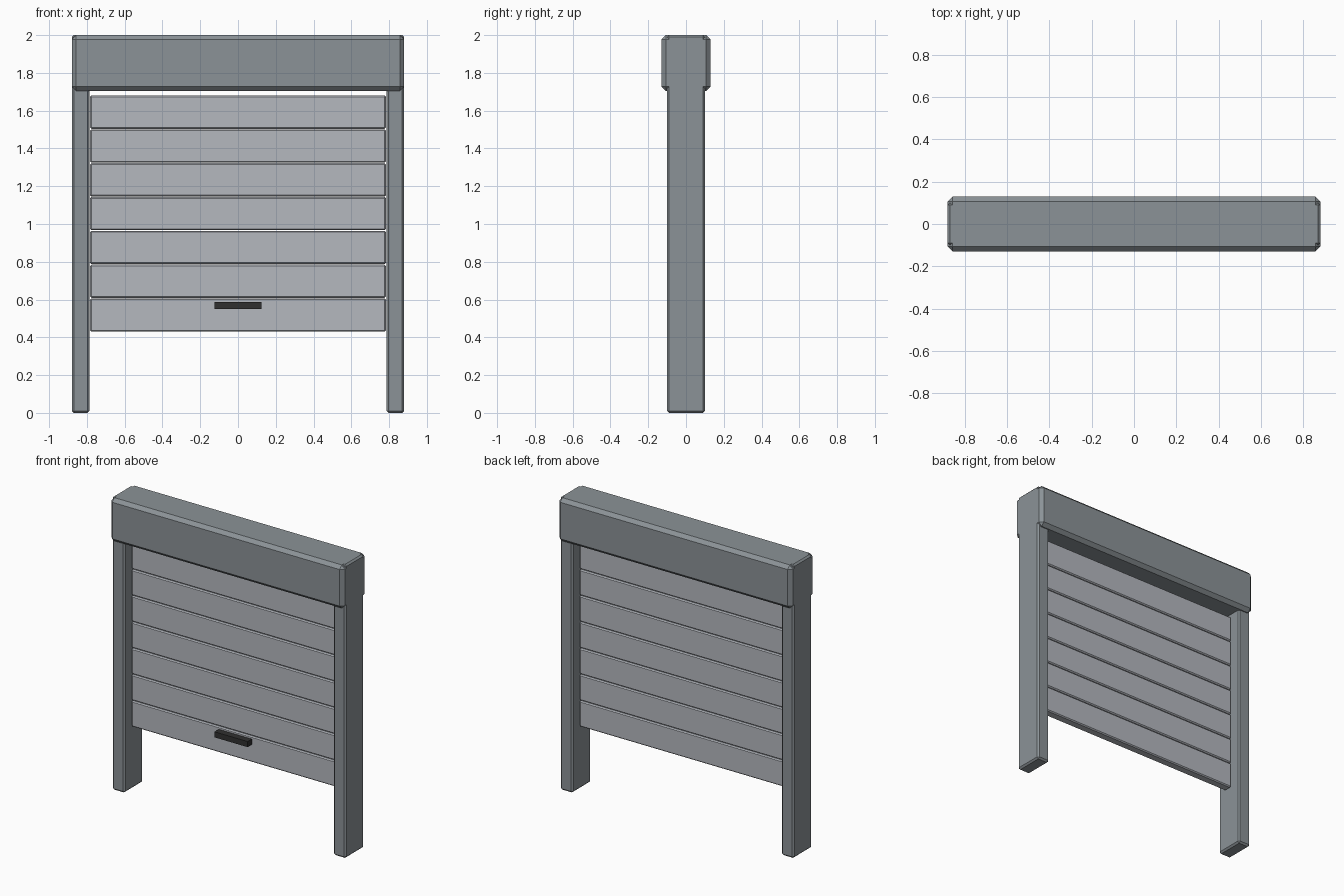
import bpy

cube = bpy.data.objects.get("Cube")
if cube:
    bpy.data.objects.remove(cube, do_unlink=True)


def material(name, rgb):
    mat = bpy.data.materials.new(name)
    mat.use_nodes = True
    color = (*rgb, 1)
    mat.diffuse_color = color
    mat.node_tree.nodes["Principled BSDF"].inputs["Base Color"].default_value = color
    return mat


def box(name, x, y, z, mat, bevel=0):
    """Box spanning the given (low, high) ranges, with chamfered edges."""
    spans = (x, y, z)
    bpy.ops.mesh.primitive_cube_add(size=1, location=[(a + b) / 2 for a, b in spans])
    obj = bpy.context.object
    obj.name = name
    obj.scale = [b - a for a, b in spans]
    bpy.ops.object.transform_apply(location=False, rotation=False, scale=True)
    obj.data.materials.append(mat)
    if bevel:
        mod = obj.modifiers.new("Chamfer", "BEVEL")
        mod.width = bevel
        mod.segments = 1
    return obj


frame_grey = material("frame grey", (0.26, 0.29, 0.31))
slat_grey = material("slat light grey", (0.46, 0.48, 0.52))
handle_dark = material("handle dark", (0.03, 0.03, 0.03))

# Roller housing and the two guide posts
box("housing", (-0.88, 0.88), (-0.13, 0.13), (1.705, 2), frame_grey, 0.023)
box("right_post", (-0.88, -0.787), (-0.1, 0.1), (0, 2), frame_grey, 0.011)
box("left_post", (0.787, 0.88), (-0.1, 0.1), (0, 2), frame_grey, 0.011)

# Shutter slats, stacked upwards from the bottom edge
slat_count, bottom, pitch, height = 7, 0.43, 0.179, 0.176
for i in range(slat_count):
    z = bottom + i * pitch
    box(f"slat_{i + 1}", (-0.783, 0.783), (-0.03, 0.03), (z, z + height), slat_grey, 0.007)

# Pull handle on the front of the lowest slat
box("handle", (-0.125, 0.125), (-0.075, -0.025), (0.55, 0.588), handle_dark)
